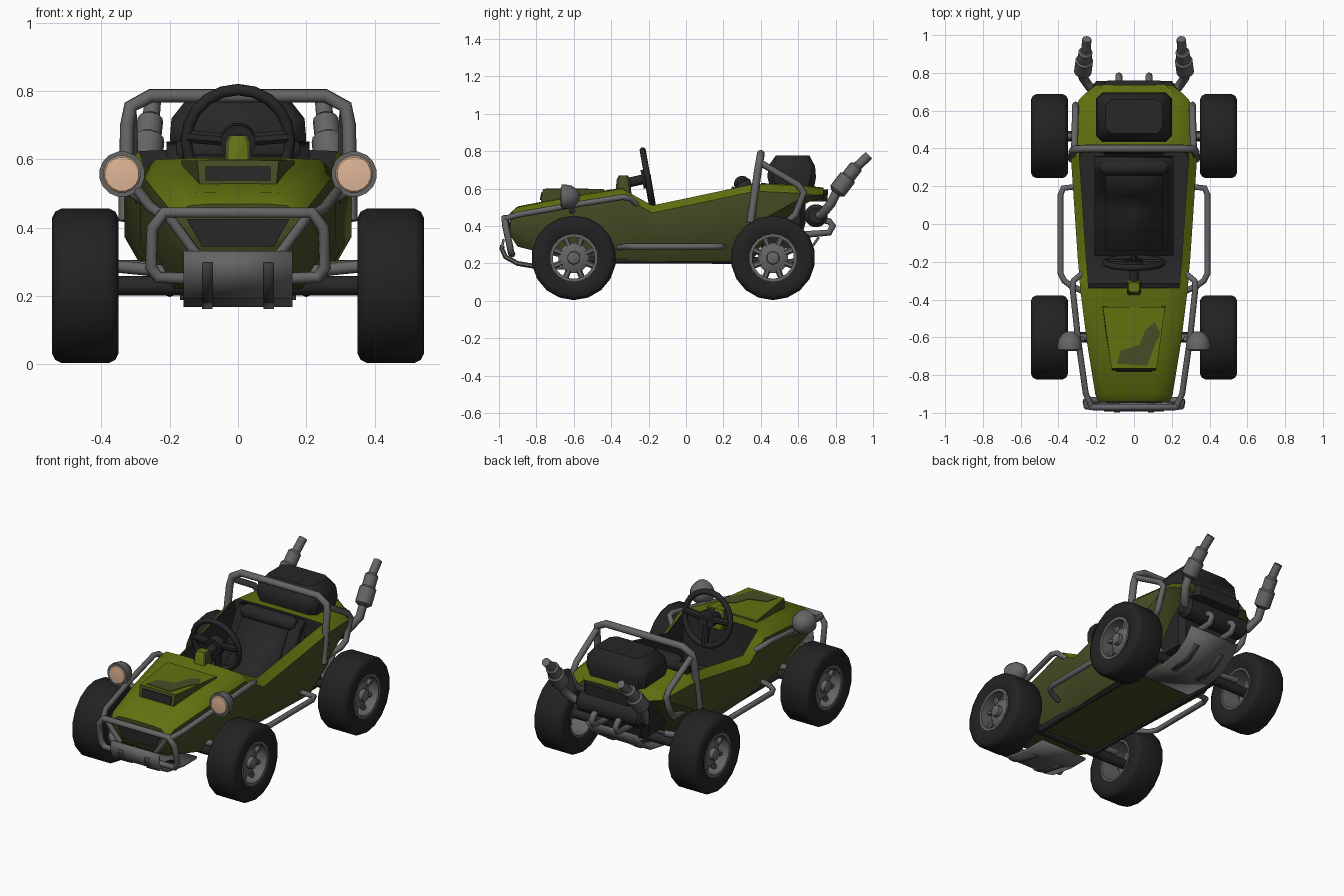
import bpy, bmesh, math
from mathutils import Vector

if "Cube" in bpy.data.objects:
    bpy.data.objects.remove(bpy.data.objects["Cube"])


def material(name, r, g, b):
    m = bpy.data.materials.new(name)
    m.diffuse_color = (r, g, b, 1)
    m.use_nodes = True
    m.node_tree.nodes["Principled BSDF"].inputs["Base Color"].default_value = m.diffuse_color
    return m


GREEN = material("bright olive", .125, .165, .005)
OLIVE = material("dark olive", .06, .075, .018)
DARK = material("black plastic", .02, .02, .021)
TYRE = material("tyre rubber", .016, .016, .016)
METAL = material("grey metal", .13, .13, .13)
SHADE = material("dark metal", .05, .05, .05)
LENS = material("warm lens", .74, .47, .31)


def finish(name, bm, mats, angle=40):
    bmesh.ops.recalc_face_normals(bm, faces=bm.faces)
    me = bpy.data.meshes.new(name)
    bm.to_mesh(me)
    bm.free()
    for m in mats:
        me.materials.append(m)
    me.shade_smooth()
    me.set_sharp_from_angle(angle=math.radians(angle))
    ob = bpy.data.objects.new(name, me)
    bpy.context.collection.objects.link(ob)
    return ob


def loft(name, rings, mats, rule=None, caps=True, closed=False, angle=40):
    """Skin a list of equal-length point rings; rule(normal, ring, column) gives the material."""
    bm = bmesh.new()
    vs = [[bm.verts.new(p) for p in r] for r in rings]
    n, tags = len(rings[0]), []
    for i in range(len(vs) - (0 if closed else 1)):
        a, b = vs[i], vs[(i + 1) % len(vs)]
        for j in range(n):
            k = (j + 1) % n
            tags.append((bm.faces.new((a[j], a[k], b[k], b[j])), i, j))
    if caps and not closed:
        tags += [(bm.faces.new(vs[0]), -1, 0), (bm.faces.new(vs[-1]), -1, 0)]
    bmesh.ops.recalc_face_normals(bm, faces=bm.faces)
    if rule:
        for f, i, j in tags:
            f.material_index = rule(f.normal, i, j)
    return finish(name, bm, mats, angle)


def lathe(name, profile, origin, axis, mat, seg=16, closed=False, angle=40):
    q = Vector(axis).to_track_quat('Z', 'Y')
    rings = []
    for h, r in profile:
        ts = [2 * math.pi * (k + .5) / seg for k in range(seg)]
        rings.append([Vector(origin) + q @ Vector((r * math.cos(t), r * math.sin(t), h)) for t in ts])
    return loft(name, rings, [mat], closed=closed, angle=angle)


def rod(name, a, b, r, mat, seg=10):
    d = Vector(b) - Vector(a)
    return lathe(name, [(0, r), (d.length, r)], a, d, mat, seg)


def pipe(name, pts, r, mat=METAL, cyclic=False):
    cu = bpy.data.curves.new(name, 'CURVE')
    cu.dimensions = '3D'
    cu.bevel_depth, cu.bevel_resolution, cu.use_fill_caps = r, 2, True
    sp = cu.splines.new('POLY')
    sp.points.add(len(pts) - 1)
    for p, c in zip(sp.points, pts):
        p.co = (*c, 1)
    sp.use_cyclic_u = cyclic
    cu.materials.append(mat)
    ob = bpy.data.objects.new(name, cu)
    bpy.context.collection.objects.link(ob)
    return ob


def flip(pts):
    return [(-x, y, z) for x, y, z in pts]


def hoop(name, half, r, mat=METAL):
    return pipe(name, half + flip(half)[::-1], r, mat)


def pair(name, pts, r, mat=METAL):
    pipe("right_" + name, pts, r, mat)
    pipe("left_" + name, flip(pts), r, mat)


def rect(w, d0, d1, z, c=.03):
    """Chamfered rectangle ring at height z."""
    return [(w, d0 + c, z), (w, d1 - c, z), (w - c, d1, z), (-w + c, d1, z),
            (-w, d1 - c, z), (-w, d0 + c, z), (-w + c, d0, z), (w - c, d0, z)]


def strip(name, path, x0, x1, thick, mat):
    """Bent plate following a (y, z) path."""
    bm = bmesh.new()
    rows = [[bm.verts.new((x, y, z)) for x in (x0, x1)] for y, z in path]
    for a, b in zip(rows, rows[1:]):
        bm.faces.new((a[0], a[1], b[1], b[0]))
    ob = finish(name, bm, [mat])
    s = ob.modifiers.new("thickness", 'SOLIDIFY')
    s.thickness, s.offset = thick, 0


# Body tub: y, bottom, top, bottom half width, top half width, cockpit floor
sections = [(-.94, .35, .465, .14, .19, 0), (-.90, .29, .50, .15, .205, 0), (-.62, .22, .555, .19, .25, 0),
            (-.34, .21, .60, .21, .285, 0), (-.315, .21, .585, .21, .287, .3), (-.27, .21, .56, .21, .29, .28),
            (-.18, .21, .51, .22, .298, .27), (.34, .21, .62, .24, .333, .3), (.38, .25, .625, .24, .333, .3),
            (.40, .30, .625, .24, .33, 0), (.62, .51, .615, .24, .31, 0), (.66, .53, .61, .22, .29, 0),
            (.735, .55, .60, .16, .21, 0)]
rings = []
for y, zb, zt, wb, wt, zf in sections:
    wi = wt - .045
    half = [(wi if zf else wt * .5, y, zf or zt + .004), (wi, y, zt), (wt, y, zt - .04),
            (wt, y, zb + .4 * (zt - zb)), (wb, y, zb)]
    rings.append([(0, y, zf or zt + .005)] + half + [(0, y, zb)] + flip(half)[::-1])


def body_rule(n, i, j):
    if i >= 0 and j in (0, 1, 10, 11) and (sections[i][5] or sections[i + 1][5]):
        return 2
    return 0 if n.z > .25 else 1


loft("body", rings, [GREEN, OLIVE, DARK], body_rule, angle=42)

# Hood scoop with dark intake and camouflage patch
loft("hood_scoop", [[(-.11, -.78, .50), (.11, -.78, .50), (.12, -.765, .597), (-.12, -.765, .597)],
                    [(-.17, -.43, .55), (.17, -.43, .55), (.165, -.44, .597), (-.165, -.44, .597)]],
     [GREEN, OLIVE], lambda n, i, j: 0 if n.z > .5 else 1)
loft("scoop_intake", [[(-.095, -.782, .538), (.095, -.782, .538), (.095, -.774, .58), (-.095, -.774, .58)],
                      [(-.095, -.77, .538), (.095, -.77, .538), (.095, -.764, .58), (-.095, -.764, .58)]], [DARK])
patch = [(-.09, -.74), (.07, -.75), (.11, -.64), (.14, -.58), (.11, -.52), (.06, -.56), (.03, -.64), (-.07, -.67)]
loft("hood_camo_patch", [[(x, y, z) for x, y in patch] for z in (.594, .600)], [OLIVE])
loft("nose_grille", [[(-.15, y, .425), (.15, y, .425), (.105, y, .345), (-.105, y, .345)]
                     for y in (-.947, -.938)], [DARK])

# Seat
for name, w, path in (("seat", .21, [(-.17, .33), (.08, .32), (.2, .42), (.30, .61), (.35, .63)]),
                      ("seat_cushion", .15, [(-.14, .35), (.07, .345), (.17, .43), (.27, .60)])):
    strip(name, path, -w, w, .05, DARK)
lathe("headrest", [(0, .025), (.03, .044), (.33, .044), (.36, .025)], (-.18, .30, .625), (1, 0, 0), DARK, 14)

# Engine cover and engine
loft("engine_cover", [rect(.18, .46, .68, .58), rect(.2, .435, .695, .66), rect(.195, .44, .69, .72),
                      rect(.15, .48, .66, .777)], [DARK])
loft("engine_block", [rect(.15, .40, .60, .28), rect(.18, .36, .64, .42), rect(.18, .38, .64, .545)], [DARK])
loft("rear_engine_trim", [rect(.17, .60, .755, .53), rect(.17, .60, .76, .595)], [DARK])
lathe("silencer", [(0, .04), (.02, .062), (.42, .062), (.44, .04)], (-.22, .695, .455), (1, 0, 0), DARK, 16)

# Steering wheel, hub and column
c, tilt = Vector((0, -.205, .655)), math.radians(10)
up, out = Vector((0, -math.sin(tilt), math.cos(tilt))), Vector((0, math.cos(tilt), math.sin(tilt)))
ring = [c + .152 * (math.cos(t) * Vector((1, 0, 0)) + math.sin(t) * up)
        for t in [2 * math.pi * k / 20 for k in range(20)]]
pipe("steering_wheel", ring, .017, DARK, True)
for k, a in enumerate((5, 175, 270)):
    t = math.radians(a)
    rod("steering_spoke_%d" % k, c, c + .15 * (math.cos(t) * Vector((1, 0, 0)) + math.sin(t) * up), .02, DARK, 8)
rod("steering_hub", c - out * .03, c + out * .015, .052, DARK, 12)
rod("steering_column", (0, -.34, .625), c, .026, DARK)
loft("column_bracket", [rect(.04, -.38, -.29, .56, .01), rect(.036, -.37, -.30, .65, .01),
                        rect(.028, -.36, -.31, .67, .01)], [GREEN, OLIVE], lambda n, i, j: int(abs(n.x) > .5))

# Roll bar and tube frame
hoop("roll_bar", [(.33, .345, .42), (.325, .385, .70), (.315, .395, .755), (.255, .40, .787)], .021)
pair("roll_bar_brace", [(.315, .395, .74), (.31, .60, .62), (.31, .63, .58), (.31, .585, .46), (.30, .55, .43),
                        (.28, .38, .41)], .018)
hoop("front_bumper", [(.12, -.93, .25), (.235, -.935, .255), (.255, -.94, .285), (.25, -.965, .40),
                      (.215, -.97, .445)], .018)
pair("bumper_diagonal", [(.205, -.962, .435), (.12, -.95, .32)], .015)
pair("hood_rail", [(.225, -.965, .44), (.255, -.90, .46), (.295, -.62, .51), (.325, -.34, .555), (.32, -.30, .55),
                   (.27, -.26, .51)], .016)
pair("side_step", [(.26, -.36, .285), (.33, -.33, .29), (.37, -.30, .29), (.39, -.26, .29), (.39, .15, .29),
                   (.375, .19, .29), (.28, .20, .29)], .016)
pair("chassis_rail", [(.2, -.6, .22), (.2, .45, .215)], .018, DARK)

# Skid plates with ribs
front = [(-.975, .33), (-.985, .28), (-.965, .235), (-.90, .20), (-.75, .175), (-.62, .175)]
rear = [(.28, .205), (.46, .195), (.58, .215), (.66, .27), (.71, .34)]
strip("front_skid_plate", front, -.16, .16, .014, METAL)
strip("rear_skid_plate", rear, -.17, .17, .014, METAL)
for s in (-1, 1):
    strip("front_skid_rib", [(-.981, .295)] + front[1:5], s * .09 - .016, s * .09 + .016, .026, SHADE)
    strip("rear_skid_rib", rear[1:4], s * .09 - .018, s * .09 + .018, .026, SHADE)

# Exhausts
pair("exhaust_pipe", [(.18, .70, .455), (.235, .725, .46), (.27, .775, .52), (.27, .80, .57), (.255, .905, .71),
                      (.25, .978, .778)], .025)
pair("engine_pipe", [(.08, .70, .44), (.08, .765, .425), (.08, .785, .40), (.08, .765, .365), (.08, .64, .355)], .018)
for s in (-1, 1):
    a, b = Vector((s * .272, .80, .575)), Vector((s * .256, .915, .725))
    L = (b - a).length
    lathe("muffler", [(0, .028), (.015, .048), (L * .55, .048), (L * .6, .038), (L - .012, .038), (L, .027)],
          a, b - a, METAL, 12)

    # Headlights
    o = (s * .34, -.585, .557)
    lathe("headlight_shell", [(-.015, .02), (0, .042), (.025, .06), (.06, .067), (.08, .067), (.08, .055)],
          o, (0, -1, 0), METAL)
    lathe("headlight_lens", [(.078, .056), (.085, .05), (.088, .02)], o, (0, -1, 0), LENS)
    rod("headlight_bracket", (s * .335, -.61, .52), (s * .27, -.61, .48), .016, METAL, 10)

    # Wheels, axles and suspension arms
    for pos, y in (("front", -.60), ("rear", .465)):
        o, ax = Vector((s * .4475, y, .23)), (s, 0, 0)
        lathe(pos + "_tyre", [(-.085, .125), (-.0975, .15), (-.0975, .198), (-.088, .217), (-.07, .226), (.07, .226),
                              (.088, .217), (.0975, .198), (.0975, .15), (.085, .125)], o, ax, TYRE, 18, True)
        lathe(pos + "_rim", [(-.085, .115), (-.085, .127), (.088, .127), (.088, .112)], o, ax, METAL, 18, True)
        lathe(pos + "_wheel_disc", [(.01, .078), (.04, .082), (.05, .06), (.055, .035), (.08, .033), (.085, .02)],
              o, ax, METAL)
        for k in range(8):
            t = math.pi * (k + .5) / 4
            d = Vector((0, math.cos(t), math.sin(t)))
            m = o + Vector((s * .035, 0, 0))
            rod(pos + "_wheel_spoke", m + d * .07, m + d * .12, .016, METAL, 6)
        rod(pos + "_axle", (0, y, .23), (s * .46, y, .23), .029, DARK)
        rod(pos + "_suspension_arm", (s * .19, y, .27), (s * .37, y, .288), .018, METAL)
